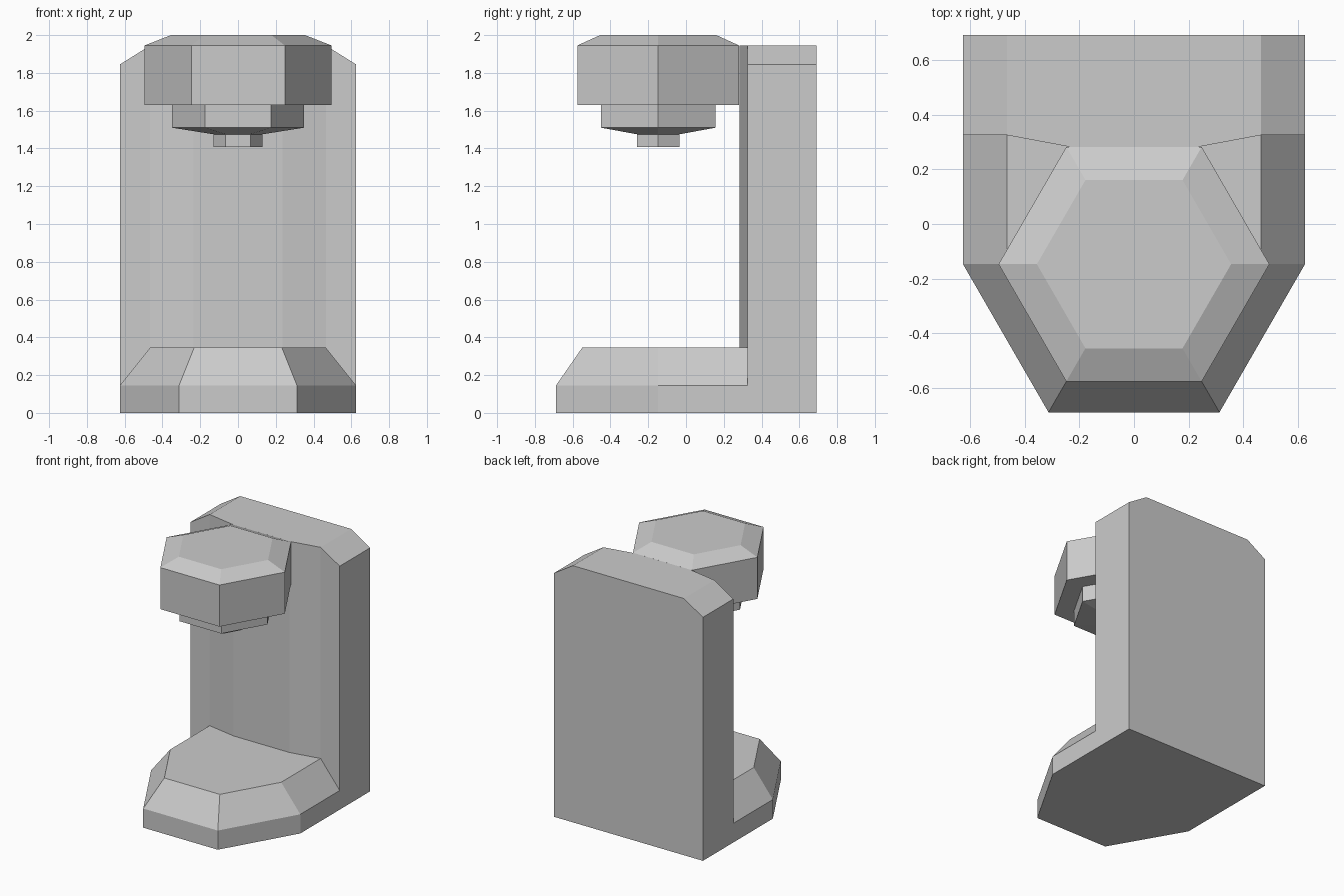
import bpy, bmesh
from math import cos, sin, pi

if "Cube" in bpy.data.objects:
    bpy.data.objects.remove(bpy.data.objects["Cube"])

CY = -0.147   # centre of the hexagonal parts
BACK = 0.325  # front plane of the column


def loft(name, rings, drop_caps=(), drop_sides=()):
    """Join equal-length rings of points with flat quads and cap both ends."""
    bm = bmesh.new()
    loops = [[bm.verts.new(p) for p in ring] for ring in rings]
    n = len(loops[0])
    for a, b in zip(loops, loops[1:]):
        for i in range(n):
            if i not in drop_sides:
                j = (i + 1) % n
                bm.faces.new((a[i], a[j], b[j], b[i]))
    for k in (0, -1):
        if k not in drop_caps:
            bm.faces.new(loops[k])
    bmesh.ops.recalc_face_normals(bm, faces=bm.faces)
    mesh = bpy.data.meshes.new(name)
    bm.to_mesh(mesh)
    bm.free()
    obj = bpy.data.objects.new(name, mesh)
    bpy.context.collection.objects.link(obj)
    return obj


def hexagon(r, z):
    return [(r * cos(i * pi / 3), CY + r * sin(i * pi / 3), z) for i in range(6)]


def foot_ring(r, z):
    """Front half of a hexagon run straight back to the column."""
    front = [(r * cos(a), CY + r * sin(a), z) for a in (pi, 4 * pi / 3, 5 * pi / 3, 2 * pi)]
    return front + [(r, BACK, z), (-r, BACK, z)]


# Foot with sloped upper edge, open where it meets the column
loft("foot", [foot_ring(0.625, 0), foot_ring(0.625, 0.145), foot_ring(0.465, 0.345)],
     drop_sides=(4,))

# Upright column with clipped top corners
outline = [(-0.625, 0), (0.625, 0), (0.625, 1.845), (0.465, 1.945),
           (-0.465, 1.945), (-0.625, 1.845)]
loft("column", [[(x, y, z) for x, z in outline] for y in (BACK, 0.69)])

# Shallow raised panel on the column front
panel = [(-0.465, BACK), (-0.235, 0.282), (0.235, 0.282), (0.465, BACK)]
loft("column_front_panel", [[(x, y, z) for x, y in panel] for z in (0.345, 1.945)],
     drop_caps=(0,), drop_sides=(3,))

# Hexagonal head stepping down to the nozzle
steps = [(0.13, 1.408), (0.13, 1.475), (0.35, 1.51), (0.35, 1.63),
         (0.495, 1.63), (0.495, 1.945), (0.355, 2.0)]
loft("head", [hexagon(r, z) for r, z in steps])
